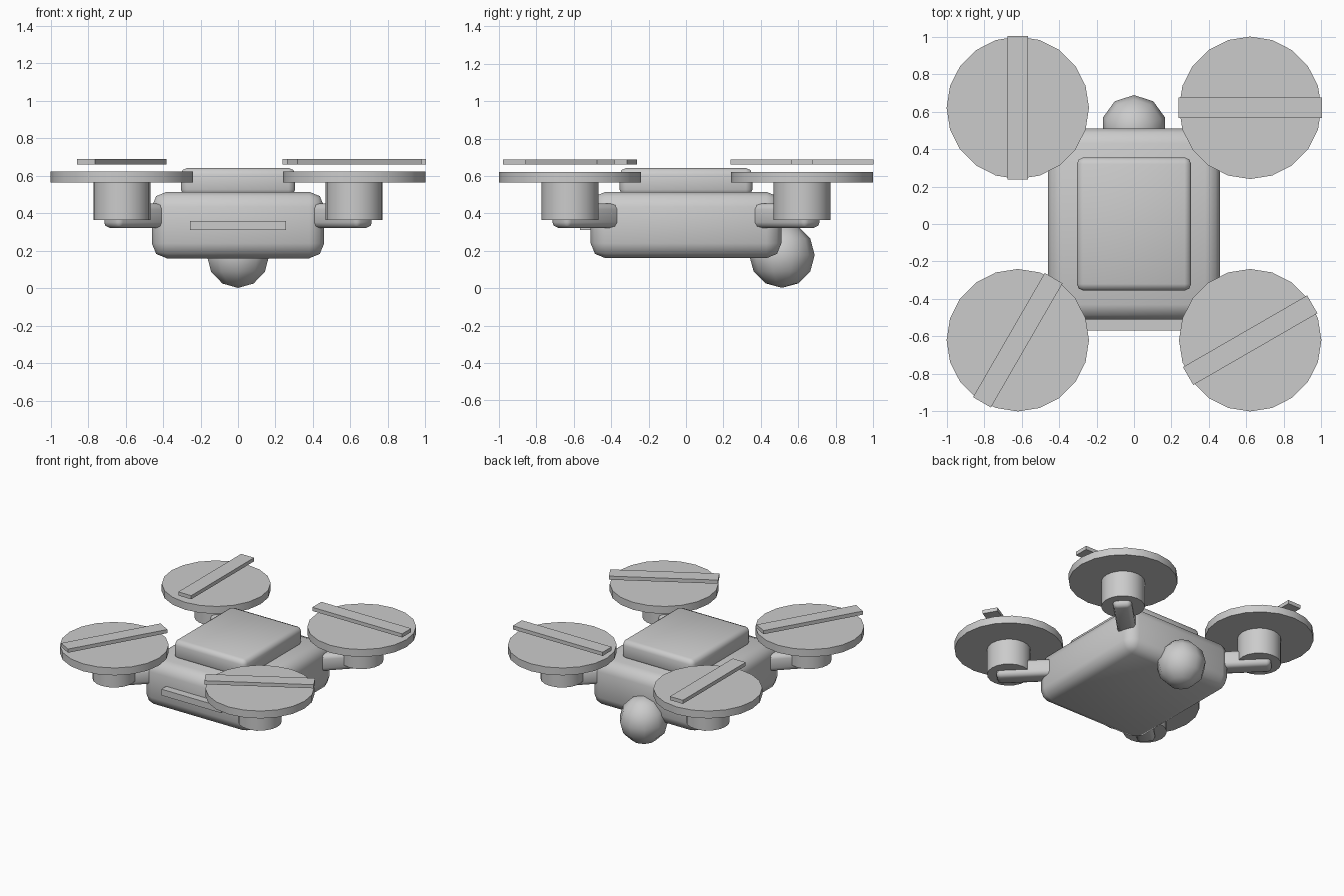
import bpy
from math import radians, pi, sqrt, atan2

if "Cube" in bpy.data.objects:
    bpy.data.objects.remove(bpy.data.objects["Cube"])


def finish(ob, name, smooth=None):
    ob.name = name
    if smooth:
        bpy.ops.object.shade_smooth_by_angle(angle=radians(smooth))
    return ob


def box(name, size, loc, rot=0, bevel=0, segs=2):
    bpy.ops.mesh.primitive_cube_add(size=1, location=loc, rotation=(0, 0, rot))
    ob = bpy.context.object
    ob.scale = size
    bpy.ops.object.transform_apply(location=False, rotation=False, scale=True)
    if bevel:
        m = ob.modifiers.new("bevel", 'BEVEL')
        m.width, m.segments = bevel, segs
        bpy.ops.object.modifier_apply(modifier="bevel")
    return finish(ob, name, 50 if bevel else None)


def cyl(name, r, z0, z1, x, y, sides=20):
    bpy.ops.mesh.primitive_cylinder_add(vertices=sides, radius=r, depth=z1 - z0,
                                        location=(x, y, (z0 + z1) / 2))
    return finish(bpy.context.object, name, 30)


# Hull, lid and front slot
box("body", (0.92, 1.02, 0.355), (0, 0, 0.3375), bevel=0.08)
box("top_lid", (0.61, 0.71, 0.15), (0, 0, 0.567), bevel=0.035)
box("front_slot", (0.51, 0.10, 0.048), (0, -0.518, 0.336))

# Camera ball at the back
bpy.ops.mesh.primitive_uv_sphere_add(segments=10, ring_count=6, radius=0.175,
                                     location=(0, 0.513, 0.177))
finish(bpy.context.object, "camera_ball", 60)

# Four rotor units: arm, motor, disc, blade (with its own angle)
units = {"front_left": (-1, -1, 60), "front_right": (1, -1, 30),
         "back_left": (-1, 1, 90), "back_right": (1, 1, 0)}
C = 0.62
for name, (sx, sy, ang) in units.items():
    inner, outer = 0.25, 0.68
    mid = (inner + outer) / 2
    box(name + "_arm", ((outer - inner) * sqrt(2), 0.13, 0.13),
        (sx * mid, sy * mid, 0.387), atan2(sy, sx), bevel=0.03)
    cyl(name + "_motor", 0.152, 0.365, 0.57, sx * C, sy * C)
    cyl(name + "_rotor_disc", 0.38, 0.565, 0.622, sx * C, sy * C)
    box(name + "_blade", (0.765, 0.11, 0.028), (sx * C, sy * C, 0.675), radians(ang))
